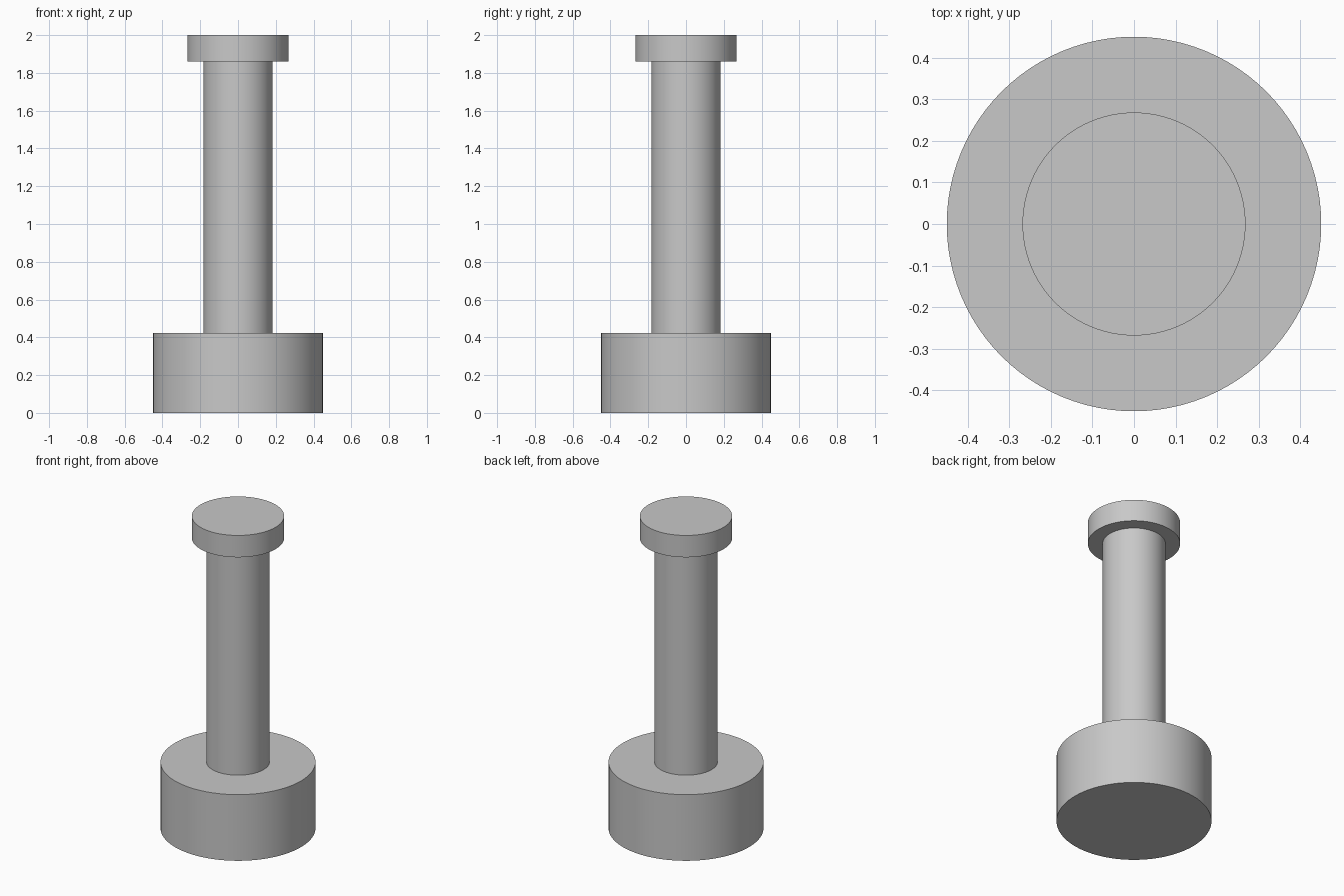
import bpy
import bmesh
import math

cube = bpy.data.objects.get("Cube")
if cube:
    bpy.data.objects.remove(cube, do_unlink=True)

SEGMENTS = 96
BASE_R, STEM_R, CAP_R = 0.45, 0.183, 0.268
BASE_TOP, CAP_BOTTOM, CAP_TOP = 0.424, 1.86, 2.0

# Plain grey metal
grey = bpy.data.materials.new("grey_metal")
grey.use_nodes = True
colour = (0.58, 0.58, 0.58, 1)
grey.diffuse_color = colour
grey.node_tree.nodes["Principled BSDF"].inputs["Base Color"].default_value = colour


def lathe(name, profile):
    """Revolve (radius, height) points around z into one closed solid."""
    bm = bmesh.new()
    verts = [bm.verts.new((r, 0, z)) for r, z in profile]
    edges = [bm.edges.new(pair) for pair in zip(verts, verts[1:])]
    bmesh.ops.spin(bm, geom=verts + edges, cent=(0, 0, 0), axis=(0, 0, 1),
                   angle=math.tau, steps=SEGMENTS)
    bmesh.ops.remove_doubles(bm, verts=bm.verts, dist=0.0001)
    # Flat discs close both ends
    bmesh.ops.holes_fill(bm, edges=[e for e in bm.edges if e.is_boundary], sides=0)
    bmesh.ops.recalc_face_normals(bm, faces=bm.faces)
    mesh = bpy.data.meshes.new(name)
    bm.to_mesh(mesh)
    bm.free()
    mesh.materials.append(grey)
    obj = bpy.data.objects.new(name, mesh)
    bpy.context.collection.objects.link(obj)
    bpy.ops.object.select_all(action="DESELECT")
    obj.select_set(True)
    bpy.context.view_layer.objects.active = obj
    bpy.ops.object.shade_smooth_by_angle(angle=math.radians(30))
    return obj


# Wide base, slim stem and thin cap turned as one piece
lathe("flanged_pin", [
    (BASE_R, 0), (BASE_R, BASE_TOP),
    (STEM_R, BASE_TOP), (STEM_R, CAP_BOTTOM),
    (CAP_R, CAP_BOTTOM), (CAP_R, CAP_TOP),
])
